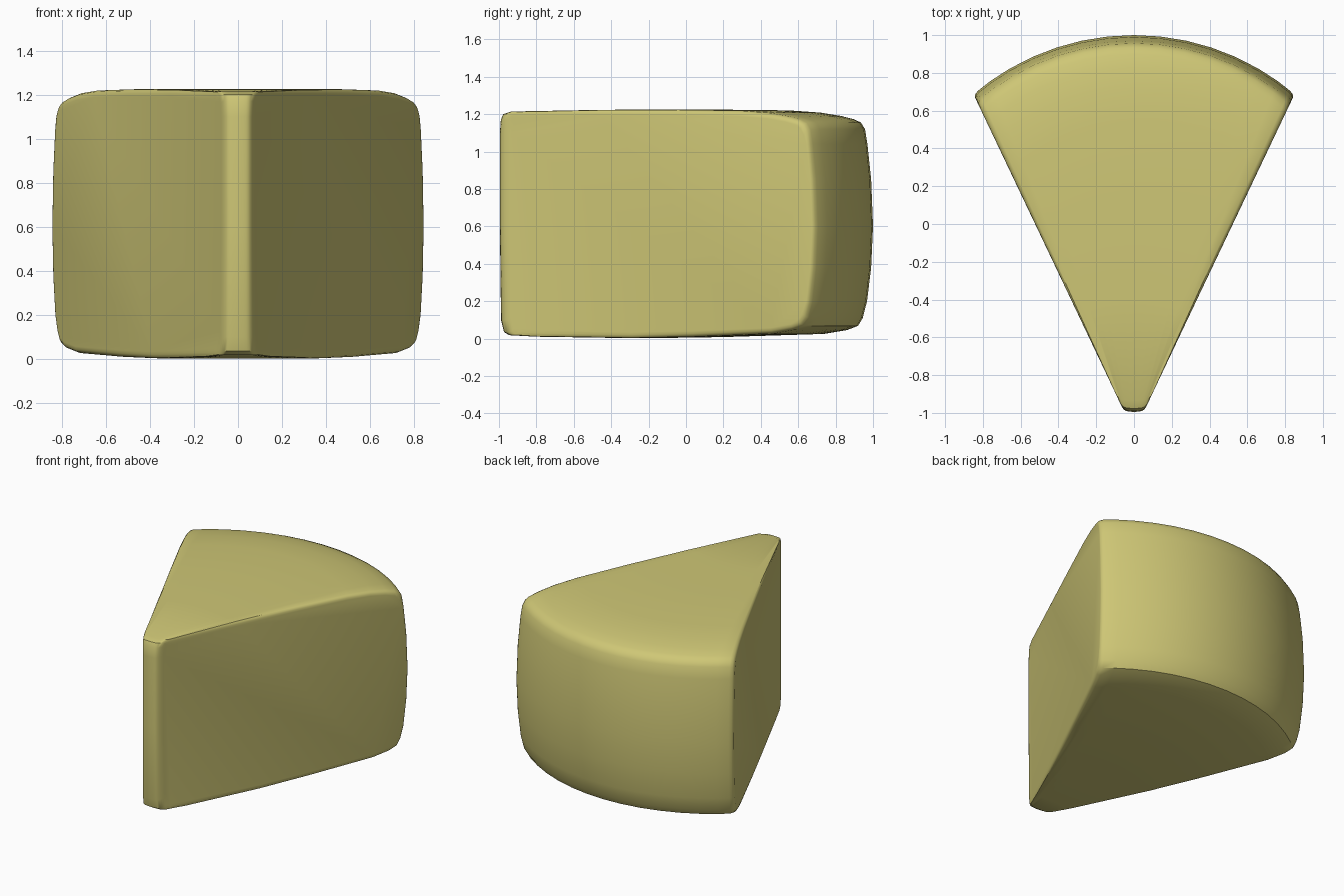
import bpy, bmesh, math
from mathutils import Vector

if "Cube" in bpy.data.objects:
    bpy.data.objects.remove(bpy.data.objects["Cube"])

# Rind arc seen from above
RADIUS, CENTRE_Y = 1.31, -0.31
HALF_ANGLE = math.asin(0.85 / RADIUS)

# Long section of the wedge: (fraction from tip to rind, offset in units, z)
PROFILE = [
    (0, 0, 0.6), (0, 0, 1.1), (0, .005, 1.17), (0, .018, 1.2), (0, .06, 1.214),
    (.3, 0, 1.223), (.55, 0, 1.225), (1, -.45, 1.22), (1, -.28, 1.208),
    (1, -.17, 1.19), (1, -.1, 1.172), (1, -.065, 1.155), (1, -.043, 1.12),
    (1, -.03, 1.04), (1, -.01, .85), (1, 0, .6), (1, -.01, .38),
    (1, -.032, .2), (1, -.055, .11), (1, -.08, .068), (1, -.14, .045),
    (1, -.26, .025), (.6, 0, .008), (.4, 0, .002), (.1, 0, .01),
    (0, .05, .018), (0, .022, .035), (0, .006, .1),
]

# Sections across one half: (u, tip x, tip y, inset)
half = [(.15, .012, -.994, 0), (.3, .024, -.993, 0), (.45, .036, -.991, 0),
        (.6, .046, -.988, 0), (.75, .055, -.981, 0), (.88, .063, -.97, 0),
        (.965, .07, -.957, .002), (.985, .074, -.948, .008),
        (.996, .077, -.941, .018), (1.0, .079, -.935, .032)]
sections = [(-u, -x, y, i) for u, x, y, i in reversed(half)]
sections += [(0, 0, -.995, 0)] + half

bm = bmesh.new()
rings = []
for u, tx, ty, inset in sections:
    a = u * HALF_ANGLE
    tip = Vector((tx, ty, 0))
    rind = Vector((RADIUS * math.sin(a), CENTRE_Y + RADIUS * math.cos(a), 0))
    along = (rind - tip).normalized()
    ring = []
    for f, off, z in PROFILE:
        p = tip.lerp(rind, f) + along * off
        if f == 1 and off > -.1:
            p -= along * inset * .6
        # pull the top and bottom rims in near the cut faces
        if z > 1.1:
            z -= inset
        elif z < .12:
            z += inset
        p.z = z
        ring.append(bm.verts.new(p))
    rings.append(ring)

# Skin between sections, then the two flat cut faces
n = len(PROFILE)
for r0, r1 in zip(rings, rings[1:]):
    for i in range(n):
        j = (i + 1) % n
        bm.faces.new((r0[i], r0[j], r1[j], r1[i]))
bm.faces.new(rings[0])
bm.faces.new(rings[-1])
bmesh.ops.recalc_face_normals(bm, faces=bm.faces)

mesh = bpy.data.meshes.new("cheese_wedge")
bm.to_mesh(mesh)
bm.free()
wedge = bpy.data.objects.new("cheese_wedge", mesh)
bpy.context.collection.objects.link(wedge)

mat = bpy.data.materials.new("pale cheese yellow")
mat.diffuse_color = (0.62, 0.57, 0.18, 1)
mat.use_nodes = True
mat.node_tree.nodes["Principled BSDF"].inputs["Base Color"].default_value = mat.diffuse_color
mesh.materials.append(mat)

bpy.context.view_layer.objects.active = wedge
wedge.select_set(True)
bpy.ops.object.shade_smooth_by_angle(angle=math.radians(35))
